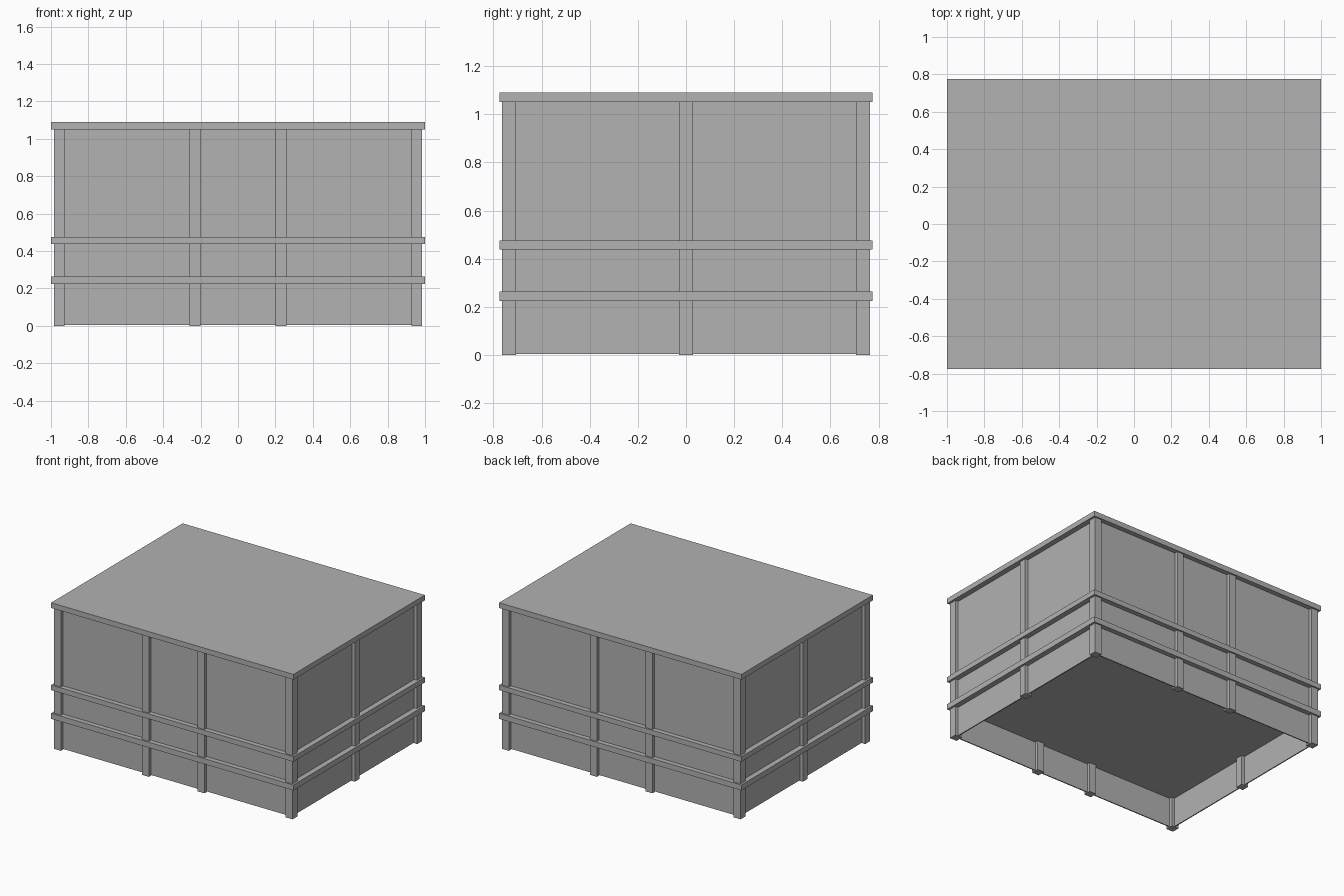
import bpy

cube = bpy.data.objects.get("Cube")
if cube:
    bpy.data.objects.remove(cube, do_unlink=True)

grey = bpy.data.materials.new("plain grey")
grey.use_nodes = True
grey.diffuse_color = (0.445, 0.445, 0.445, 1)
grey.node_tree.nodes["Principled BSDF"].inputs["Base Color"].default_value = grey.diffuse_color


def box(name, x, y, z0, z1, sx, sy):
    """Box centred on x, y, reaching from z0 to z1."""
    bpy.ops.mesh.primitive_cube_add(size=1, location=(x, y, (z0 + z1) / 2))
    ob = bpy.context.object
    ob.name = name
    ob.scale = (sx, sy, z1 - z0)
    bpy.ops.object.transform_apply(location=False, rotation=False, scale=True)
    ob.data.materials.append(grey)
    return ob


WALL_X, WALL_Y = 0.956, 0.735   # wall centre lines
POST, WALL = 0.057, 0.008
TOP = 1.06

# Floor slabs and roof, whose rims show as bands around the walls
for name, z0, z1 in (("lower_floor", 0.224, 0.265),
                     ("upper_floor", 0.438, 0.476),
                     ("roof", 1.051, 1.09)):
    box(name, 0, 0, z0, z1, 2.0, 1.55)

# Thin walls, open underneath
for s, fb, lr in ((-1, "front", "right"), (1, "back", "left")):
    box(fb + "_wall", 0, s * WALL_Y, 0.005, TOP, 2 * WALL_X, WALL)
    box(lr + "_wall", s * WALL_X, 0, 0.005, TOP, WALL, 2 * WALL_Y)

# Posts straddling the walls
for s, fb, lr in ((-1, "front", "right"), (1, "back", "left")):
    for x in (-WALL_X, -0.23, 0.23, WALL_X):
        box(fb + "_post", x, s * WALL_Y, 0, TOP, POST, POST)
    box(lr + "_middle_post", s * WALL_X, 0, 0, TOP, POST, POST)
